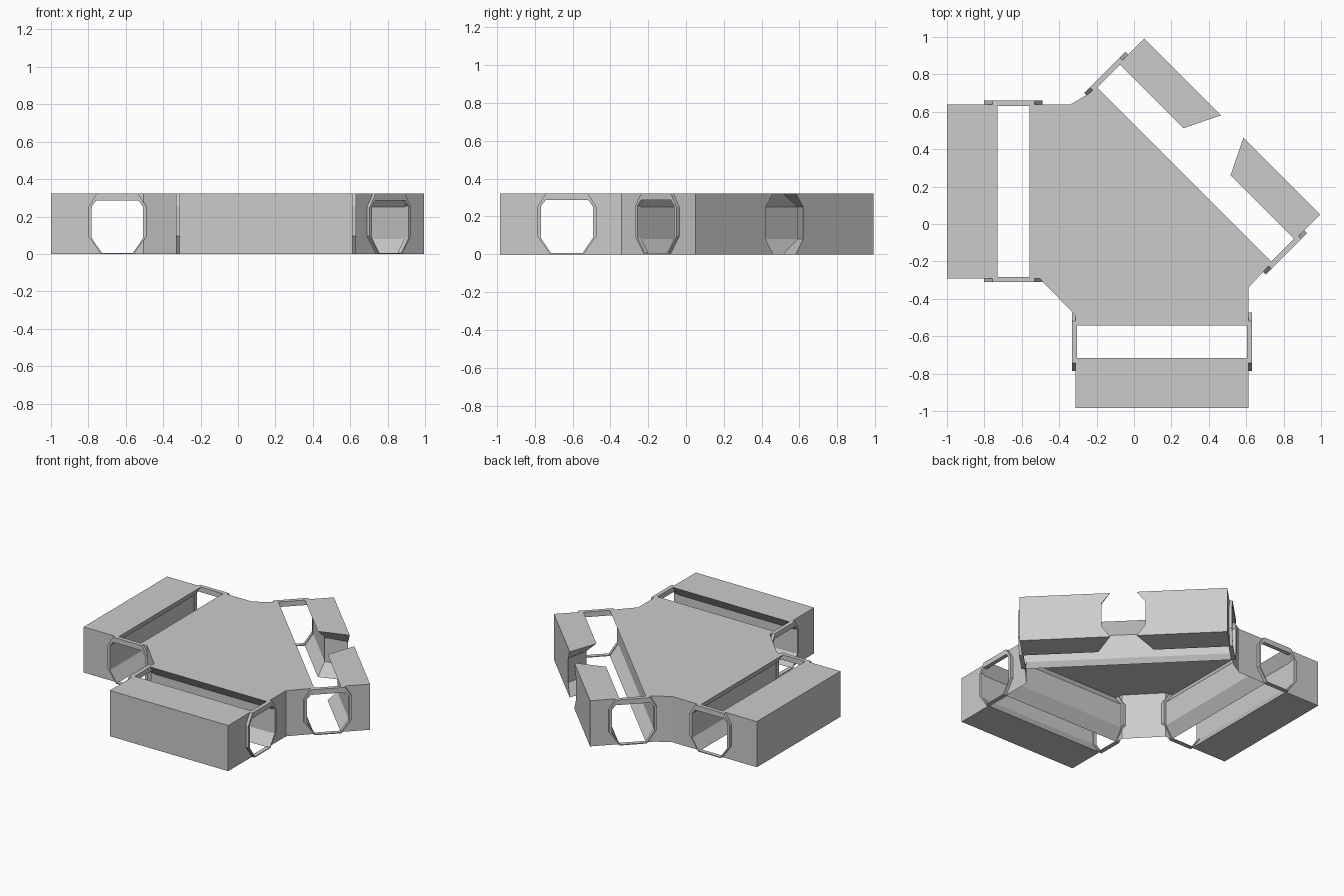
import bpy, bmesh
from mathutils import Vector

if "Cube" in bpy.data.objects:
    bpy.data.objects.remove(bpy.data.objects["Cube"])

H = 0.322                      # height
A, B = 0.086, 0.14             # tunnel half widths: ceiling/floor gap, side walls
Z1, Z2 = 0.08, 0.25            # lower and upper chamfer heights
PROFILE = [(A, H), (B, Z2), (B, Z1), (A, 0)]


def build(name, faces, up=False):
    """Make an object from faces given as lists of points."""
    bm = bmesh.new()
    for f in faces:
        bm.faces.new([bm.verts.new(p) for p in f])
    bmesh.ops.remove_doubles(bm, verts=bm.verts, dist=0.0005)
    bmesh.ops.recalc_face_normals(bm, faces=bm.faces)
    if up:
        bm.normal_update()
        top = max(bm.faces, key=lambda f: f.calc_area())
        if top.normal.z < 0:
            bmesh.ops.reverse_faces(bm, faces=bm.faces)
    me = bpy.data.meshes.new(name)
    bm.to_mesh(me)
    bm.free()
    ob = bpy.data.objects.new(name, me)
    bpy.context.collection.objects.link(ob)
    return ob


def bridge(p, q, closed=False):
    n = len(p)
    return [[p[i], p[(i + 1) % n], q[(i + 1) % n], q[i]] for i in range(n if closed else n - 1)]


class Tunnel:
    """Local frame: s points outward from the hub, t runs along the tunnel."""
    def __init__(self, name, centre, outward, half, depth):
        self.name, self.half, self.depth = name, half, depth
        self.c = Vector((*centre, 0))
        self.s = Vector((*outward, 0)).normalized()
        self.t = Vector((-self.s.y, self.s.x, 0))

    def at(self, s, t, z):
        return self.c + self.s * s + self.t * t + Vector((0, 0, z))

    def block(self, suffix, start, t_in, t_out):
        """Outer block; t_in / t_out give the far end for each profile row."""
        rim = [(self.depth, z) for _, z in PROFILE]
        a = [self.at(s, start, z) for s, z in PROFILE]
        b = [self.at(s, start, z) for s, z in rim]
        c = [self.at(s, t, z) for (s, z), t in zip(PROFILE, t_in)]
        d = [self.at(s, t, z) for (s, z), t in zip(rim, t_out)]
        faces = bridge(a, b) + bridge(c, d) + bridge(a, c) + bridge(b, d)
        faces += [[a[i], b[i], d[i], c[i]] for i in (0, 3)]
        build(self.name + "_outer_block" + suffix, faces)

    def frames(self):
        """Octagonal rims at both mouths."""
        half_o = [(0.088, 0), (0.156, 0.095), (0.156, Z2), (0.112, H)]
        half_i = [(0.084, 0.006), (0.137, 0.085), (0.137, 0.256), (0.112, 0.286)]
        for sg, end in ((1, "_frame_a"), (-1, "_frame_b")):
            loops = []
            for t in (self.half - 0.008, self.half + 0.02):
                for h in (half_o, half_i):
                    ring = h + [(-s, z) for s, z in reversed(h)]
                    loops.append([self.at(s, sg * t, z) for s, z in ring])
            o1, i1, o2, i2 = loops
            build(self.name + end, bridge(o1, o2, True) + bridge(i1, i2, True)
                  + bridge(o1, i1, True) + bridge(o2, i2, True))


left = Tunnel("left_tunnel", (-0.645, 0.174), (-1, 0), 0.465, 0.355)
front = Tunnel("front_tunnel", (0.15, -0.63), (0, -1), 0.462, 0.353)
diag = Tunnel("diagonal_tunnel", (0.3295, 0.3255), (1, 1), 0.666, 0.276)
tunnels = [left, front, diag]

# Outer blocks: two whole, one split by a flared side passage
for tn in (left, front):
    tn.block("", -tn.half, [tn.half] * 4, [tn.half] * 4)
for sg, suffix in ((1, "_a"), (-1, "_b")):
    diag.block(suffix, sg * diag.half,
               [sg * t for t in (0.178, 0.232, 0.232, 0.178)],
               [sg * t for t in (0.085, 0.14, 0.14, 0.085)])

# Mouth frames
for tn in tunnels:
    tn.frames()

# Central hub: roof, inner tunnel walls, end corners and outside walls, open below
extra = {0: [], 1: [(0.612, -0.34)], 2: [(-0.34, 0.639)]}
roof, faces = [], []
for i, tn in enumerate(tunnels):
    nxt = tunnels[(i + 1) % 3]
    e0 = [tn.at(-s, -tn.half, z) for s, z in PROFILE]
    e1 = [tn.at(-s, tn.half, z) for s, z in PROFILE]
    faces += bridge(e0, e1)
    for t, e in ((-tn.half, e0), (tn.half, e1)):
        faces.append([e[0], e[1], tn.at(-B, t, H)])
        faces.append([e[3], e[2], tn.at(-B, t, 0)])
    wall = [tn.at(-B, tn.half, H)] + [Vector((x, y, H)) for x, y in extra[i]] \
        + [nxt.at(-B, -nxt.half, H)]
    # split mouth-side edges so walls meet the tunnel side edges
    low = [p - Vector((0, 0, H)) for p in wall]
    for j, q in enumerate(bridge(wall, low)):
        p0, p1, q1, q0 = q
        right = [p1 - Vector((0, 0, H - z)) for z in (Z2, Z1)] if j == len(wall) - 2 else []
        lft = [p0 - Vector((0, 0, H - z)) for z in (Z1, Z2)] if j == 0 else []
        faces.append([p0, p1] + right + [q1, q0] + lft)
    roof += [e0[0], e1[0]] + wall
faces.append(roof)
build("central_hub", faces, up=True)
